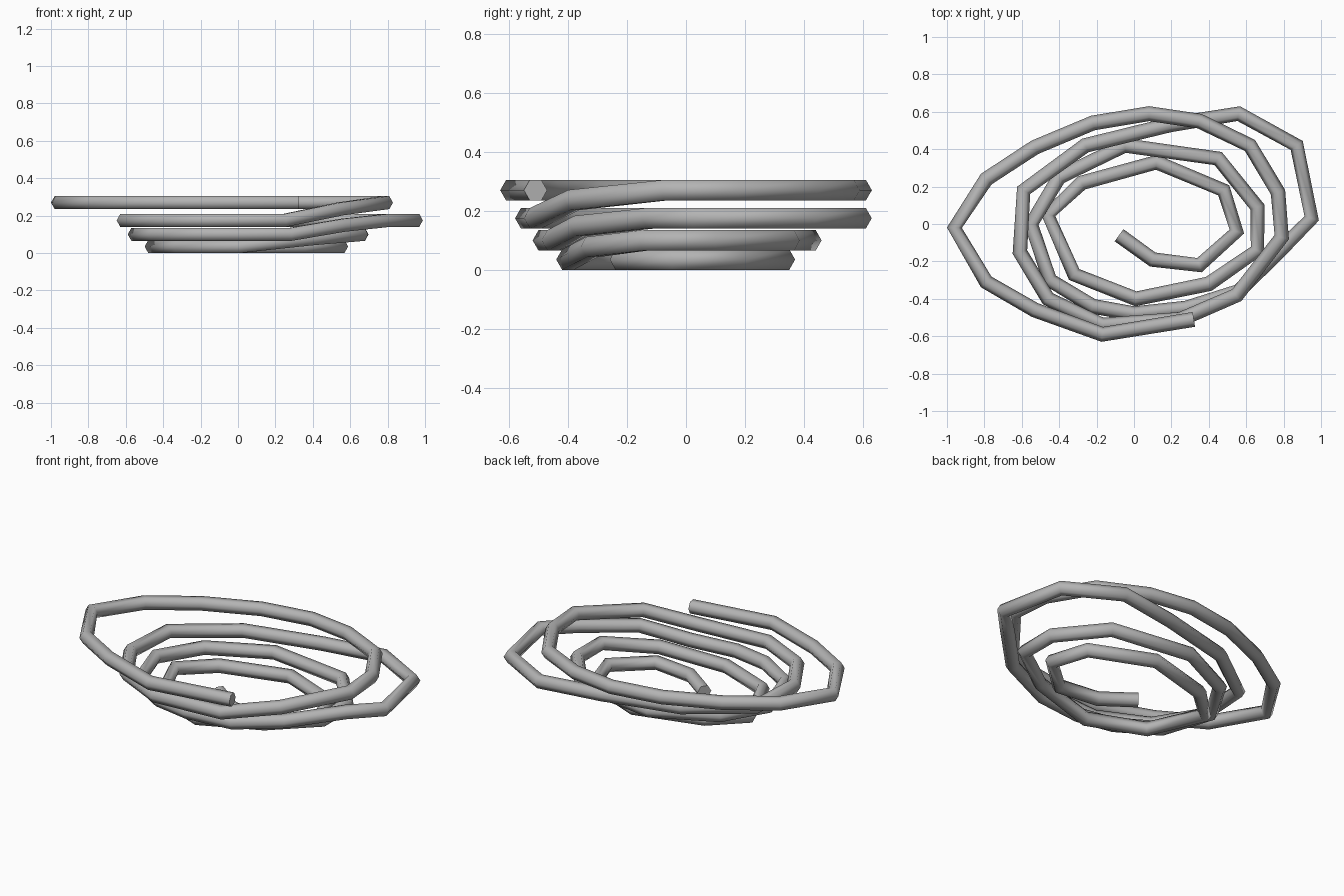
import bpy
import bmesh
import math
from mathutils import Vector

cube = bpy.data.objects.get("Cube")
if cube:
    bpy.data.objects.remove(cube, do_unlink=True)

SIDES = 6
RADIUS = 0.04
RAMP_FRACTION = 0.65

# Each coil: height, then its corners in plan; the last corner climbs to the next coil
coils = [
    (0.035, [(-.08, -.06), (.1, -.19), (.35, -.22), (.55, -.04), (.48, .18),
             (.12, .33), (-.28, .22), (-.46, .05), (-.32, -.27), (.01, -.4),
             (.4, -.32)]),
    (0.1, [(.66, -.14), (.66, .09), (.45, .35), (-.05, .42), (-.4, .25),
           (-.55, 0), (-.45, -.3), (-.22, -.44), (0, -.48), (.28, -.45),
           (.56, -.36)]),
    (0.175, [(.8, -.12), (.95, .03), (.87, .42), (.56, .59), (.19, .53),
             (-.26, .42), (-.59, .18), (-.61, -.15), (-.46, -.4), (-.17, -.54),
             (.25, -.51), (.55, -.38)]),
    (0.27, [(.79, -.07), (.77, .17), (.62, .42), (.35, .55), (.08, .59),
            (-.22, .54), (-.53, .41), (-.79, .24), (-.96, -.02), (-.79, -.31),
            (-.53, -.46), (-.17, -.59), (.32, -.51)]),
]


def rope_path():
    """Join the coils into one climbing centre line."""
    path = []
    for level, (height, corners) in enumerate(coils):
        path += [Vector((x, y, height)) for x, y in corners]
        if level + 1 < len(coils):
            climb = coils[level + 1][0] - height
            path[-1].z += climb * RAMP_FRACTION
    return path


def sweep_tube(name, path, material):
    """Sweep a regular polygon along the path and close both ends."""
    bm = bmesh.new()
    rings = []
    for i, point in enumerate(path):
        before = (point - path[i - 1]).normalized() if i else Vector()
        after = (path[i + 1] - point).normalized() if i + 1 < len(path) else Vector()
        along = (before + after).normalized()
        side = along.cross(Vector((0, 0, 1))).normalized()
        up = side.cross(along)
        ring = []
        for k in range(SIDES):
            angle = math.tau * k / SIDES
            offset = side * math.cos(angle) + up * math.sin(angle)
            ring.append(bm.verts.new(point + offset * RADIUS))
        rings.append(ring)
    for a, b in zip(rings, rings[1:]):
        for k in range(SIDES):
            n = (k + 1) % SIDES
            bm.faces.new((a[k], a[n], b[n], b[k]))
    bm.faces.new(rings[0])
    bm.faces.new(rings[-1])
    bmesh.ops.recalc_face_normals(bm, faces=bm.faces)

    mesh = bpy.data.meshes.new(name)
    bm.to_mesh(mesh)
    bm.free()
    mesh.materials.append(material)
    tube = bpy.data.objects.new(name, mesh)
    bpy.context.collection.objects.link(tube)
    return tube


# Plain grey rope colour
grey = bpy.data.materials.new("rope_grey")
grey.use_nodes = True
colour = (0.45, 0.45, 0.45, 1)
grey.diffuse_color = colour
grey.node_tree.nodes["Principled BSDF"].inputs["Base Color"].default_value = colour

# Coiled rope, rounded along its length with crisp end caps
rope = sweep_tube("coiled_rope", rope_path(), grey)
bpy.ops.object.select_all(action="DESELECT")
rope.select_set(True)
bpy.context.view_layer.objects.active = rope
bpy.ops.object.shade_smooth_by_angle(angle=math.radians(70))
